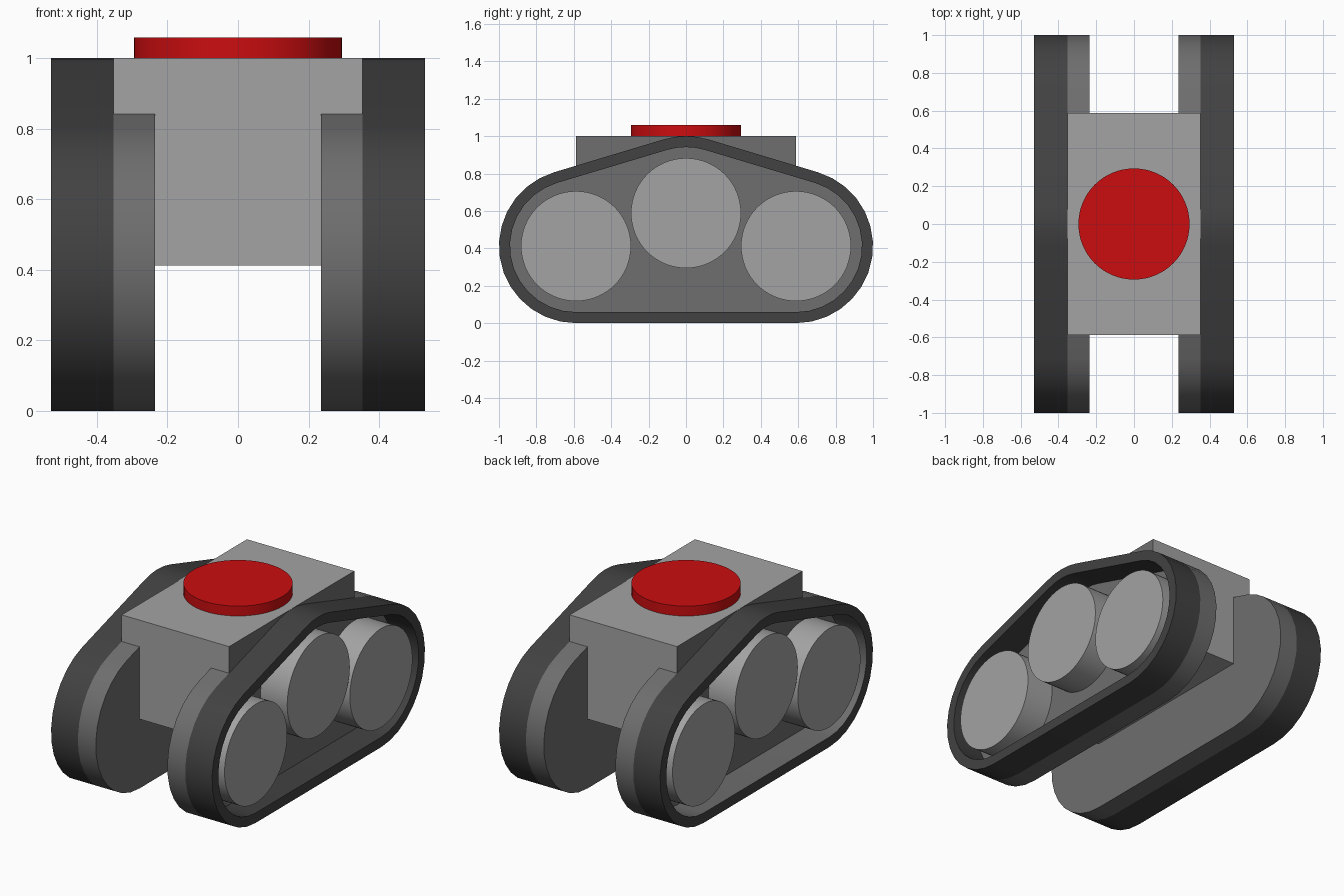
import bpy, bmesh, math
from mathutils import Matrix

if "Cube" in bpy.data.objects:
    bpy.data.objects.remove(bpy.data.objects["Cube"])

U = 1 / 17  # grid unit of the design


def material(name, rgb):
    m = bpy.data.materials.new(name)
    m.diffuse_color = (*rgb, 1)
    m.use_nodes = True
    m.node_tree.nodes["Principled BSDF"].inputs["Base Color"].default_value = m.diffuse_color
    return m


LIGHT = material("light_grey", (0.367, 0.367, 0.367))
MID = material("mid_grey", (0.156, 0.156, 0.156))
DARK = material("dark_rubber", (0.054, 0.054, 0.054))
RED = material("red", (0.597, 0.004, 0.005))


def finish(name, bm, mats, smooth=True):
    bmesh.ops.recalc_face_normals(bm, faces=bm.faces)
    me = bpy.data.meshes.new(name)
    bm.to_mesh(me)
    bm.free()
    for m in mats:
        me.materials.append(m)
    ob = bpy.data.objects.new(name, me)
    bpy.context.collection.objects.link(ob)
    if smooth:
        bpy.ops.object.select_all(action='DESELECT')
        ob.select_set(True)
        bpy.context.view_layer.objects.active = ob
        bpy.ops.object.shade_smooth_by_angle(angle=math.radians(30))
    return ob


def disc(name, mat, radius, depth, matrix):
    bm = bmesh.new()
    bmesh.ops.create_cone(bm, cap_ends=True, segments=64, radius1=radius,
                          radius2=radius, depth=depth, matrix=matrix)
    return finish(name, bm, [mat])


def track_outline(r):
    """Belt line (y, z) wrapped round three wheel centres at distance r."""
    a = math.degrees(math.atan2(3, 10))
    arcs = [(10 * U, 7 * U, -90, 90 - a, 14),
            (0, 10 * U, 90 - a, 90 + a, 4),
            (-10 * U, 7 * U, 90 + a, 270, 14)]
    pts = []
    for cy, cz, a0, a1, n in arcs:
        for i in range(n + 1):
            t = math.radians(a0 + (a1 - a0) * i / n)
            pts.append((cy + r * math.cos(t), cz + r * math.sin(t)))
    return pts


def loop(bm, pts, x):
    return [bm.verts.new((x, y, z)) for y, z in pts]


def bridge(bm, a, b, index=0):
    n = len(a)
    for i in range(n):
        j = (i + 1) % n
        bm.faces.new((a[i], a[j], b[j], b[i])).material_index = index


# hull: light box with mid grey flanks
bm = bmesh.new()
bmesh.ops.create_cube(bm, size=1, matrix=Matrix.Translation((0, 0, 12 * U))
                      @ Matrix.Diagonal((12 * U, 20 * U, 10 * U, 1)))
bm.normal_update()
for f in bm.faces:
    f.material_index = 1 if abs(f.normal.x) > 0.5 else 0
finish("hull", bm, [LIGHT, MID], smooth=False)

# round hatch on the roof
disc("roof_hatch", RED, 5 * U, U, Matrix.Translation((0, 0, 17.5 * U)))

outer, inner = track_outline(7 * U), track_outline(6 * U)
for side, s in (("left", -1), ("right", 1)):
    # solid inner plate behind the wheels
    bm = bmesh.new()
    a, b = loop(bm, outer, s * 4 * U), loop(bm, outer, s * 6 * U)
    bridge(bm, a, b)
    bm.faces.new(a)
    bm.faces.new(b)
    finish(side + "_track_plate", bm, [MID])

    # belt ring; the left one has a mid grey lining
    bm = bmesh.new()
    oa, ob = loop(bm, outer, s * 6 * U), loop(bm, outer, s * 9 * U)
    ia, ib = loop(bm, inner, s * 6 * U), loop(bm, inner, s * 9 * U)
    bridge(bm, oa, ob)
    bridge(bm, ob, ib)
    bridge(bm, ib, ia, 1 if s < 0 else 0)
    bridge(bm, ia, oa)
    finish(side + "_track_belt", bm, [DARK, MID])

    # three wheels flush with the belt
    for place, y, z in (("front", -10, 7), ("middle", 0, 10), ("rear", 10, 7)):
        disc(f"{side}_{place}_wheel", LIGHT, 5 * U, 3 * U,
             Matrix.Translation((s * 7.5 * U, y * U, z * U))
             @ Matrix.Rotation(math.pi / 2, 4, 'Y'))
